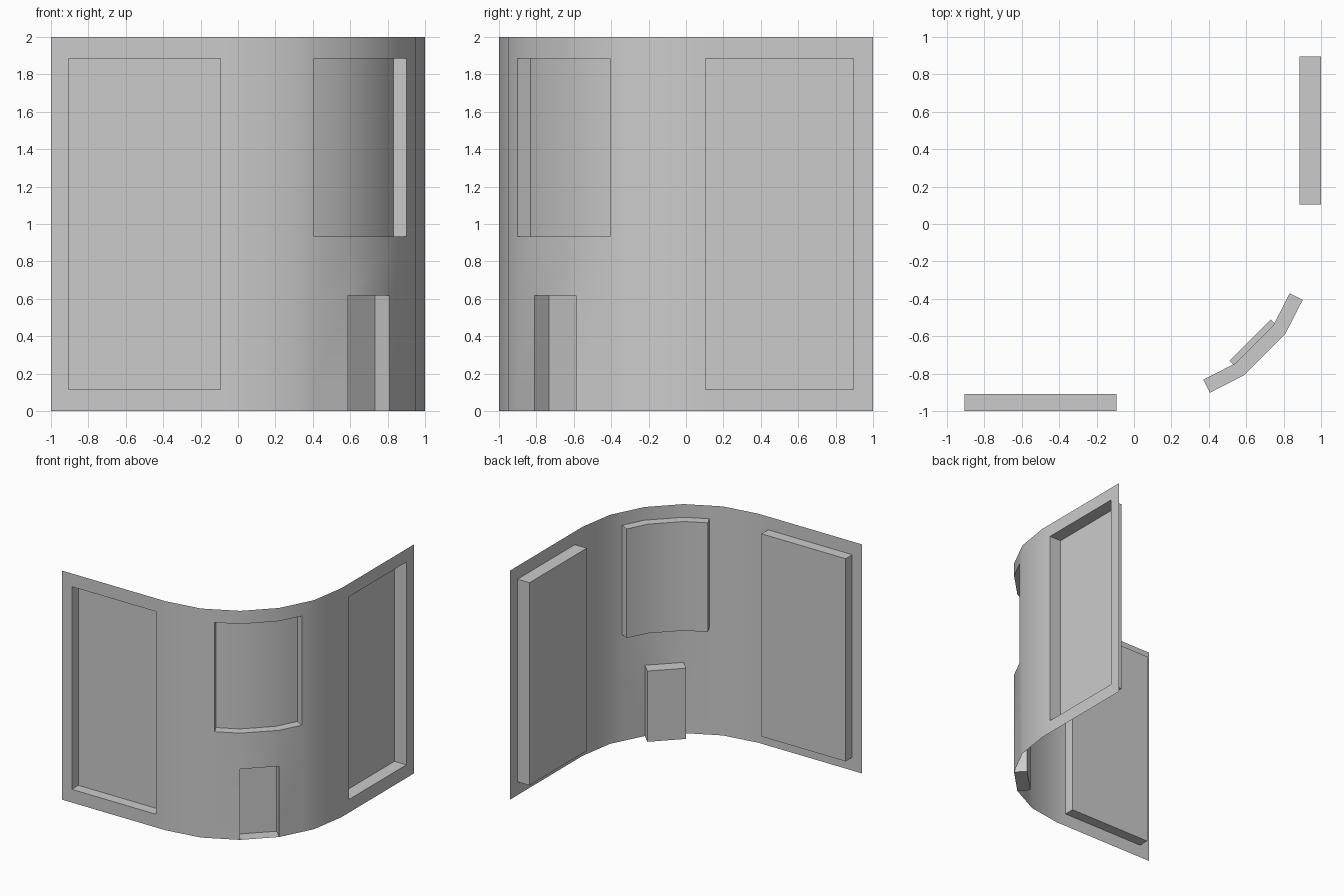
import bpy, bmesh, math
from mathutils import Vector

if "Cube" in bpy.data.objects:
    bpy.data.objects.remove(bpy.data.objects["Cube"])


def arc(deg):
    a = math.radians(deg)
    return (math.cos(a), math.sin(a))


# Plan path of the wall: straight, rounded corner in 18 degree steps, straight
PATH = [Vector(p) for p in [
    (-1, -1), (-0.906, -1), (-0.094, -1), (0, -1),
    arc(-72), (0.406, -0.902), arc(-54), arc(-36), (0.902, -0.406), arc(-18),
    (1, 0), (1, 0.105), (1, 0.895), (1, 1)]]
LEVELS = [0, 0.115, 0.618, 0.85, 0.932, 1.885, 2]

# name: first and last path index, first and last level index, depth
RECESSES = {
    "left_recess": (1, 2, 1, 5, 0.092),
    "corner_window_recess": (5, 8, 4, 5, 0.078),
    "corner_door_recess": (6, 7, 0, 2, 0.11),
    "right_recess": (11, 12, 1, 5, 0.115),
}


def make_object(name, quads):
    bm = bmesh.new()
    for quad in quads:
        bm.faces.new([bm.verts.new(p) for p in quad])
    bmesh.ops.remove_doubles(bm, verts=bm.verts, dist=1e-5)
    mesh = bpy.data.meshes.new(name)
    bm.to_mesh(mesh)
    bm.free()
    obj = bpy.data.objects.new(name, mesh)
    bpy.context.collection.objects.link(obj)
    bpy.ops.object.select_all(action='DESELECT')
    obj.select_set(True)
    bpy.context.view_layer.objects.active = obj
    bpy.ops.object.shade_smooth_by_angle(angle=math.radians(30))


def upright(a, b, z0, z1):
    return [(*a, z0), (*b, z0), (*b, z1), (*a, z1)]


def inset(pts, depth):
    """Shift a path inward by depth, mitred at its bends."""
    dirs = [(b - a).normalized() for a, b in zip(pts, pts[1:])]
    norms = [Vector((-d.y, d.x)) for d in dirs]
    out = []
    for i, p in enumerate(pts):
        n0, n1 = norms[max(i - 1, 0)], norms[min(i, len(norms) - 1)]
        m = (n0 + n1).normalized()
        out.append(p + m * depth / m.dot(n0))
    return out


# Wall sheet with openings left out
wall = []
for i in range(len(PATH) - 1):
    for k in range(len(LEVELS) - 1):
        if not any(a <= i < b and c <= k < d for a, b, c, d, _ in RECESSES.values()):
            wall.append(upright(PATH[i], PATH[i + 1], LEVELS[k], LEVELS[k + 1]))
make_object("curved_wall", wall)

# Recess trays: back panel, sill, head and two jambs
for name, (i0, i1, k0, k1, depth) in RECESSES.items():
    outer = PATH[i0:i1 + 1]
    inner = inset(outer, depth)
    z0, z1 = LEVELS[k0], LEVELS[k1]
    quads = [upright(outer[0], inner[0], z0, z1),
             upright(inner[-1], outer[-1], z0, z1)]
    for j in range(len(outer) - 1):
        a, b, c, d = outer[j], outer[j + 1], inner[j + 1], inner[j]
        quads += [upright(d, c, z0, z1),
                  [(*p, z0) for p in (a, b, c, d)],
                  [(*p, z1) for p in (d, c, b, a)]]
    make_object(name, quads)
